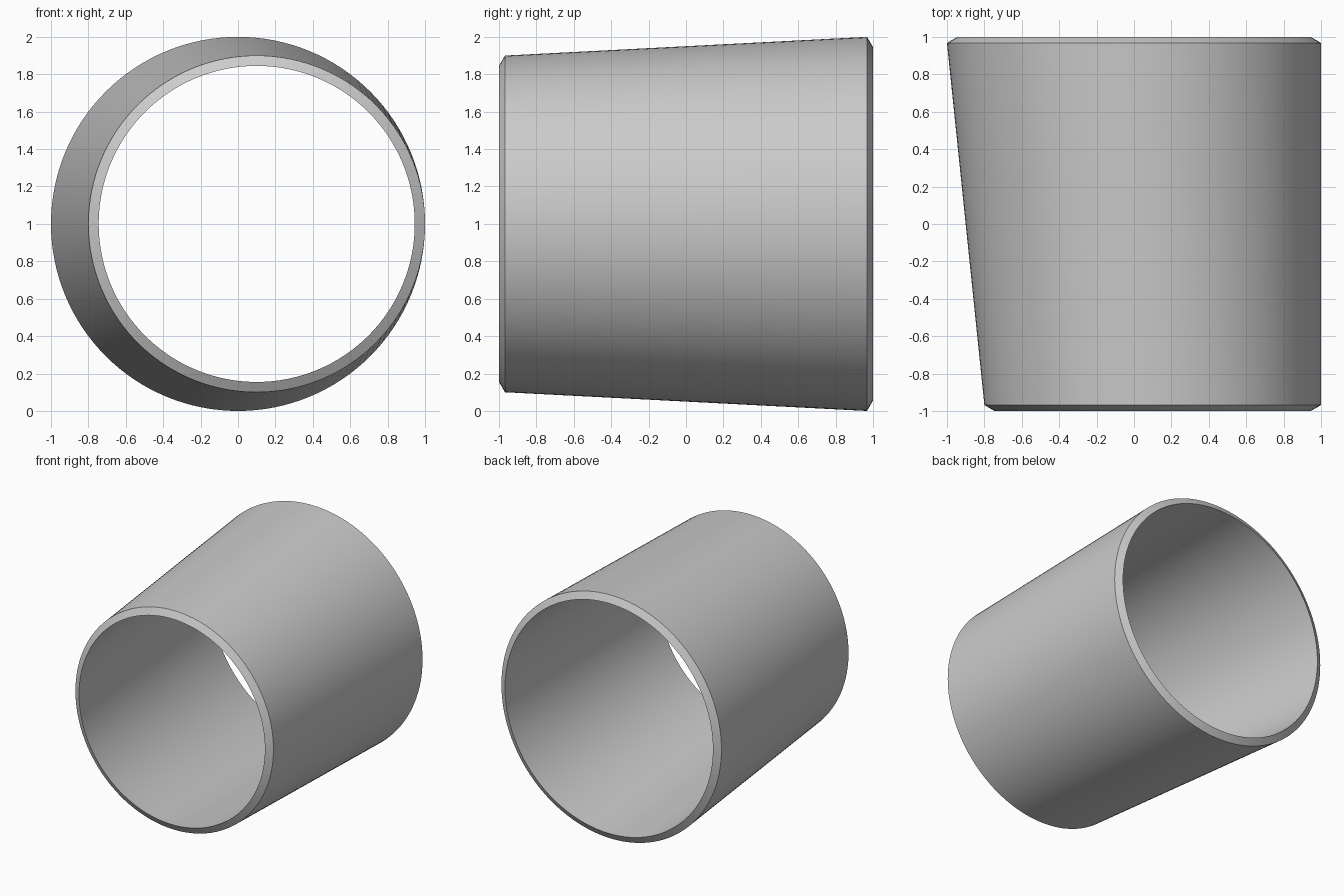
import bpy, bmesh, math

if "Cube" in bpy.data.objects:
    bpy.data.objects.remove(bpy.data.objects["Cube"])

SEGMENTS = 128
WALL = 0.055      # wall thickness
BEVEL = 0.032     # length of the bevelled end


def ring(bm, x, y, r):
    """Circle of vertices facing along y, centred on z = 1."""
    return [bm.verts.new((x + r * math.cos(a), y, 1 + r * math.sin(a)))
            for a in (2 * math.pi * i / SEGMENTS for i in range(SEGMENTS))]


# Eccentric reducer: closed wall section as (centre x, y, radius)
section = [
    (0.1, -1 + BEVEL, 0.9),      # small end, outer edge
    (0.0, 1 - BEVEL, 1.0),       # large end, outer edge
    (0.0, 1.0, 1.0 - WALL),      # large end, bevelled lip
    (0.1, -1.0, 0.9 - WALL),     # small end, bevelled lip
]

bm = bmesh.new()
rings = [ring(bm, *s) for s in section]
for k, a in enumerate(rings):
    b = rings[(k + 1) % len(rings)]
    for i in range(SEGMENTS):
        j = (i + 1) % SEGMENTS
        bm.faces.new((a[i], a[j], b[j], b[i]))
bmesh.ops.recalc_face_normals(bm, faces=bm.faces)

mesh = bpy.data.meshes.new("eccentric_pipe_reducer")
bm.to_mesh(mesh)
bm.free()
reducer = bpy.data.objects.new("eccentric_pipe_reducer", mesh)
bpy.context.collection.objects.link(reducer)

# Smooth walls with crisp bevel edges
bpy.context.view_layer.objects.active = reducer
reducer.select_set(True)
bpy.ops.object.shade_smooth_by_angle(angle=math.radians(25))
